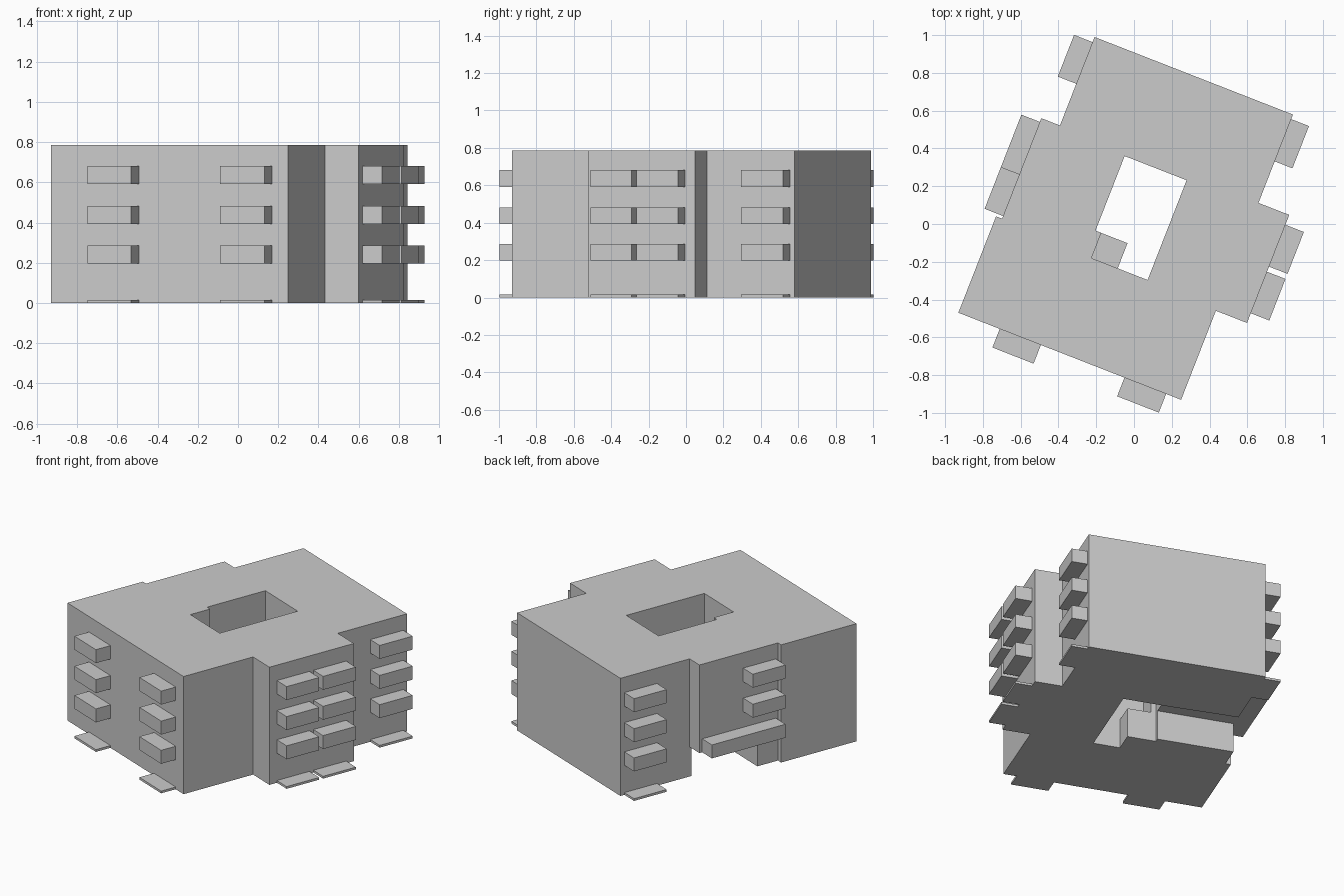
import bpy, bmesh, math

if "Cube" in bpy.data.objects:
    bpy.data.objects.remove(bpy.data.objects["Cube"])

TURN = math.radians(-21.35)   # whole building is turned on its plot
ROOF = 0.785
LEVELS = [(0.197, 0.287), (0.392, 0.482), (0.592, 0.682)]
SLAB = (0.0, 0.015)


def prism(name, outline, z0, z1):
    """Extrude a plan outline (building axes) from z0 to z1."""
    bm = bmesh.new()
    face = bm.faces.new([bm.verts.new((x, y, z0)) for x, y in outline])
    ext = bmesh.ops.extrude_face_region(bm, geom=[face])
    for v in ext["geom"]:
        if isinstance(v, bmesh.types.BMVert):
            v.co.z = z1
    bmesh.ops.recalc_face_normals(bm, faces=bm.faces)
    mesh = bpy.data.meshes.new(name)
    bm.to_mesh(mesh)
    bm.free()
    ob = bpy.data.objects.new(name, mesh)
    ob.rotation_euler.z = TURN
    bpy.context.collection.objects.link(ob)
    return ob


def box(name, x0, x1, y0, y1, z0, z1):
    return prism(name, [(x0, y0), (x1, y0), (x1, y1), (x0, y1)], z0, z1)


def cut(target, cutter):
    mod = target.modifiers.new(cutter.name, "BOOLEAN")
    mod.operation = "DIFFERENCE"
    mod.solver = "EXACT"
    mod.object = cutter
    cutter.hide_render = True
    cutter.display_type = "WIRE"


# main block with stepped sides
body = prism("building_body", [
    (-0.695, -0.776), (0.571, -0.776), (0.571, -0.27), (0.748, -0.27),
    (0.748, 0.344), (0.573, 0.344), (0.573, 0.846), (-0.555, 0.846),
    (-0.555, 0.343), (-0.661, 0.343), (-0.661, -0.228), (-0.695, -0.228)],
    0, ROOF)

# courtyard shaft, open from ground to roof
cut(body, prism("courtyard_cutter", [
    (-0.144, -0.25), (0.175, -0.25), (0.175, 0.317), (-0.177, 0.317),
    (-0.177, -0.107), (-0.144, -0.107)], -0.1, ROOF + 0.1))

# ground level passage from the left side into the courtyard
cut(body, prism("passage_cutter", [
    (-0.8, -0.078), (-0.1, -0.078), (-0.1, 0.316), (-0.555, 0.328),
    (-0.555, 0.36), (-0.8, 0.36)], -0.1, 0.197))

# low annex in the courtyard corner
box("courtyard_annex", -0.16, 0.005, -0.26, -0.107, 0, 0.197)

# balconies with ground terraces beneath: x0, x1, y0, y1 (sunk slightly into the wall)
bays = {
    "front_left": (-0.46, -0.226, -0.882, -0.77),
    "front_right": (0.249, 0.486, -0.882, -0.77),
    "right_front": (0.74, 0.853, -0.215, 0.021),
    "right_middle": (0.74, 0.853, 0.05, 0.288),
    "right_back": (0.565, 0.674, 0.58, 0.82),
    "left_back": (-0.66, -0.55, 0.58, 0.817),
}
for bay, rect in bays.items():
    box(bay + "_terrace", *rect, *SLAB)
    for i, z in enumerate(LEVELS):
        box(f"{bay}_balcony_{i + 1}", *rect, *z)

# left side: one long balcony over the passage, two short ones above
for i, (z, end) in enumerate(zip(LEVELS, (0.322, 0.025, 0.025))):
    box(f"left_middle_balcony_{i + 1}", -0.766, -0.655, -0.213, end, *z)
